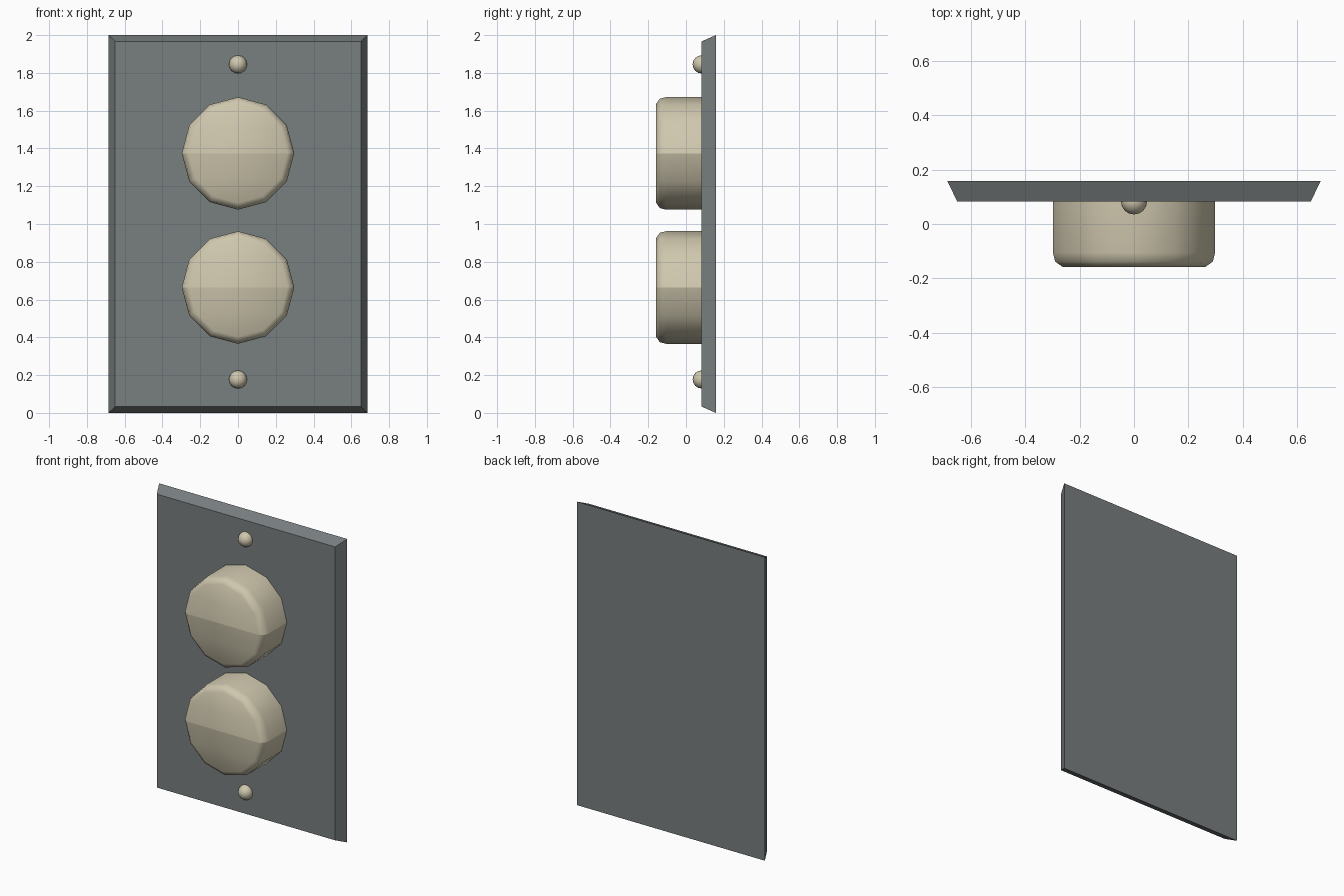
import bpy, bmesh, math

if "Cube" in bpy.data.objects:
    bpy.data.objects.remove(bpy.data.objects["Cube"])


def material(name, rgb):
    m = bpy.data.materials.new(name)
    m.diffuse_color = (*rgb, 1)
    m.use_nodes = True
    m.node_tree.nodes["Principled BSDF"].inputs["Base Color"].default_value = m.diffuse_color
    return m


GREY = material("slate grey", (0.19, 0.21, 0.215))
CREAM = material("cream", (0.62, 0.57, 0.42))


def add_object(name, bm, mat, smooth, loc=(0, 0, 0)):
    me = bpy.data.meshes.new(name)
    for f in bm.faces:
        f.smooth = smooth
    bm.to_mesh(me)
    bm.free()
    me.materials.append(mat)
    ob = bpy.data.objects.new(name, me)
    ob.location = loc
    bpy.context.collection.objects.link(ob)
    return ob


# Wall plate: thin box with a tapered front
bm = bmesh.new()
bmesh.ops.create_cube(bm, size=2)
for v in bm.verts:
    front = v.co.y < 0
    v.co.x *= 0.65 if front else 0.686
    v.co.z = 1 + v.co.z * (0.967 if front else 1.0)
    v.co.y = 0.083 if front else 0.158
add_object("wall_plate", bm, GREY, False)


# Raised socket body: twelve-sided, rounded front rim, built as two halves
PROFILE = [(0.298, 0.09), (0.298, -0.105), (0.29, -0.138), (0.262, -0.158)]


def socket(name, z):
    bm = bmesh.new()
    for start in (0, math.pi):
        rings = []
        for r, y in PROFILE:
            angles = [start + i * math.pi / 6 for i in range(7)]
            rings.append([bm.verts.new((r * math.cos(a), y, r * math.sin(a)))
                          for a in angles])
        for a, b in zip(rings, rings[1:]):
            for i in range(6):
                bm.faces.new((a[i + 1], a[i], b[i], b[i + 1]))
        bm.faces.new(rings[-1])
    bm.normal_update()
    for f in bm.faces:
        if f.normal.dot(f.calc_center_median()) < 0:
            f.normal_flip()
    add_object(name, bm, CREAM, True, (0, 0, z))


socket("upper_socket", 1.374)
socket("lower_socket", 0.664)

# Domed screw heads
for name, z in (("upper_screw", 1.845), ("lower_screw", 0.177)):
    bm = bmesh.new()
    bmesh.ops.create_uvsphere(bm, u_segments=16, v_segments=8, radius=0.048)
    add_object(name, bm, CREAM, True, (0, 0.083, z))
